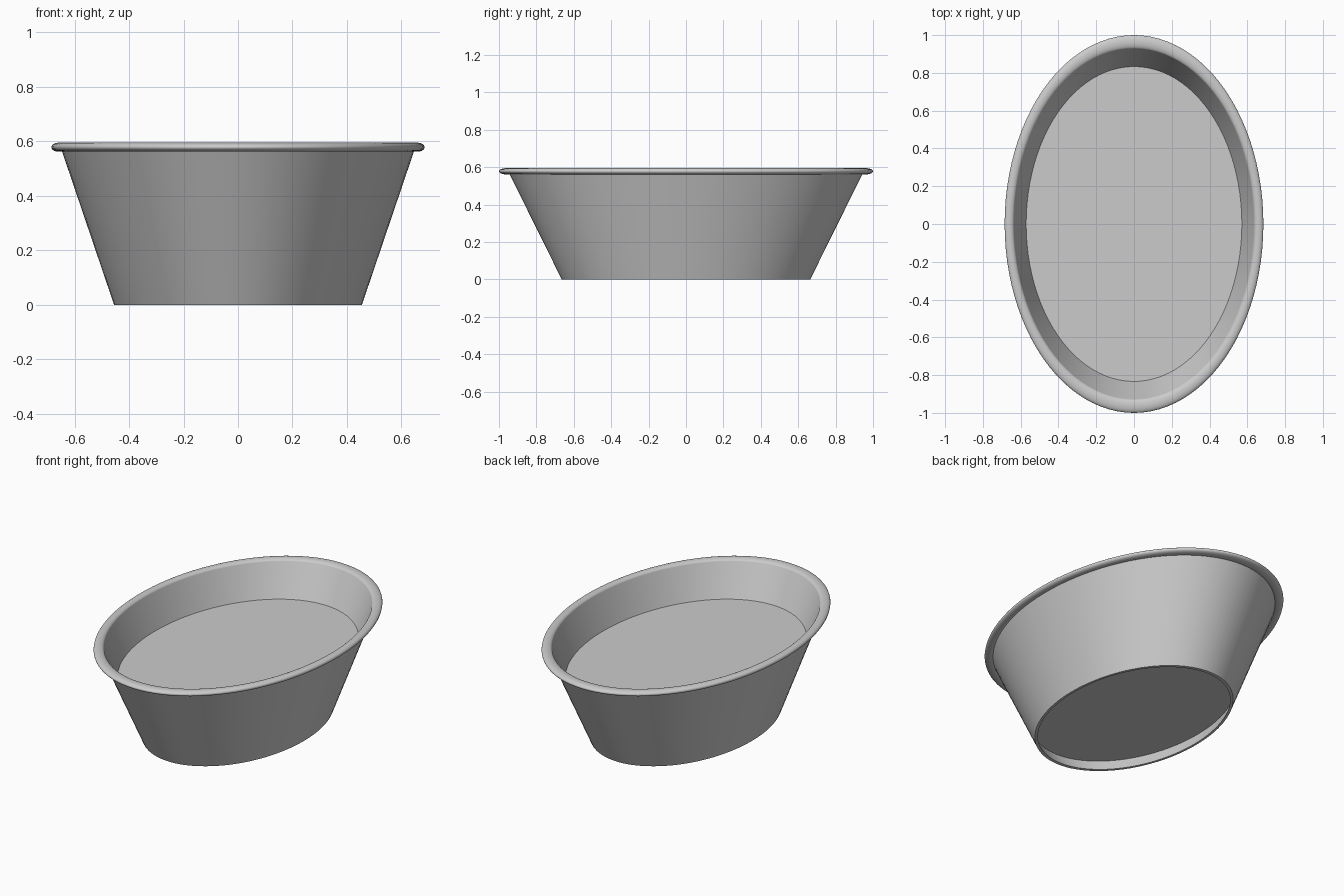
import bpy
import bmesh
import math

SEGMENTS = 96
HALF_WIDTH = 0.685           # the length is 1 / HALF_WIDTH times the width

cube = bpy.data.objects.get("Cube")
if cube:
    bpy.data.objects.remove(cube, do_unlink=True)

grey = bpy.data.materials.new("light grey")
grey.use_nodes = True
grey.diffuse_color = (0.6, 0.6, 0.6, 1)
grey.node_tree.nodes["Principled BSDF"].inputs["Base Color"].default_value = (0.6, 0.6, 0.6, 1)


def oval_sweep(name, profile, closed):
    """Turn an (x radius, z) profile into an oval; open profiles get flat end caps."""
    bm = bmesh.new()
    rings = []
    for radius, z in profile:
        ring = []
        for i in range(SEGMENTS):
            a = math.tau * i / SEGMENTS
            ring.append(bm.verts.new((radius * math.cos(a),
                                      radius * math.sin(a) / HALF_WIDTH, z)))
        rings.append(ring)
    pairs = list(zip(rings, rings[1:]))
    if closed:
        pairs.append((rings[-1], rings[0]))
    else:
        bm.faces.new(rings[0])
        bm.faces.new(rings[-1])
    for lower, upper in pairs:
        for i in range(SEGMENTS):
            j = (i + 1) % SEGMENTS
            bm.faces.new((lower[i], lower[j], upper[j], upper[i]))
    bmesh.ops.recalc_face_normals(bm, faces=bm.faces)
    mesh = bpy.data.meshes.new(name)
    bm.to_mesh(mesh)
    bm.free()
    mesh.materials.append(grey)
    obj = bpy.data.objects.new(name, mesh)
    bpy.context.collection.objects.link(obj)
    bpy.ops.object.select_all(action="DESELECT")
    obj.select_set(True)
    bpy.context.view_layer.objects.active = obj
    bpy.ops.object.shade_smooth_by_angle(angle=math.radians(45))
    return obj


# Tub: raised inner floor, sloping wall, foot ring and recessed underside
oval_sweep("tub_body", [
    (0.571, 0.39), (0.636, 0.583), (0.65, 0.575),
    (0.455, 0.0), (0.441, 0.0), (0.464, 0.07),
], closed=False)

# Rim: flattened rolled lip around the top edge
lip = []
for k in range(24):
    t = math.tau * k / 24
    lip.append((0.66 + 0.025 * math.cos(t), 0.5785 + 0.0165 * math.sin(t)))
oval_sweep("rolled_rim", lip, closed=True)
